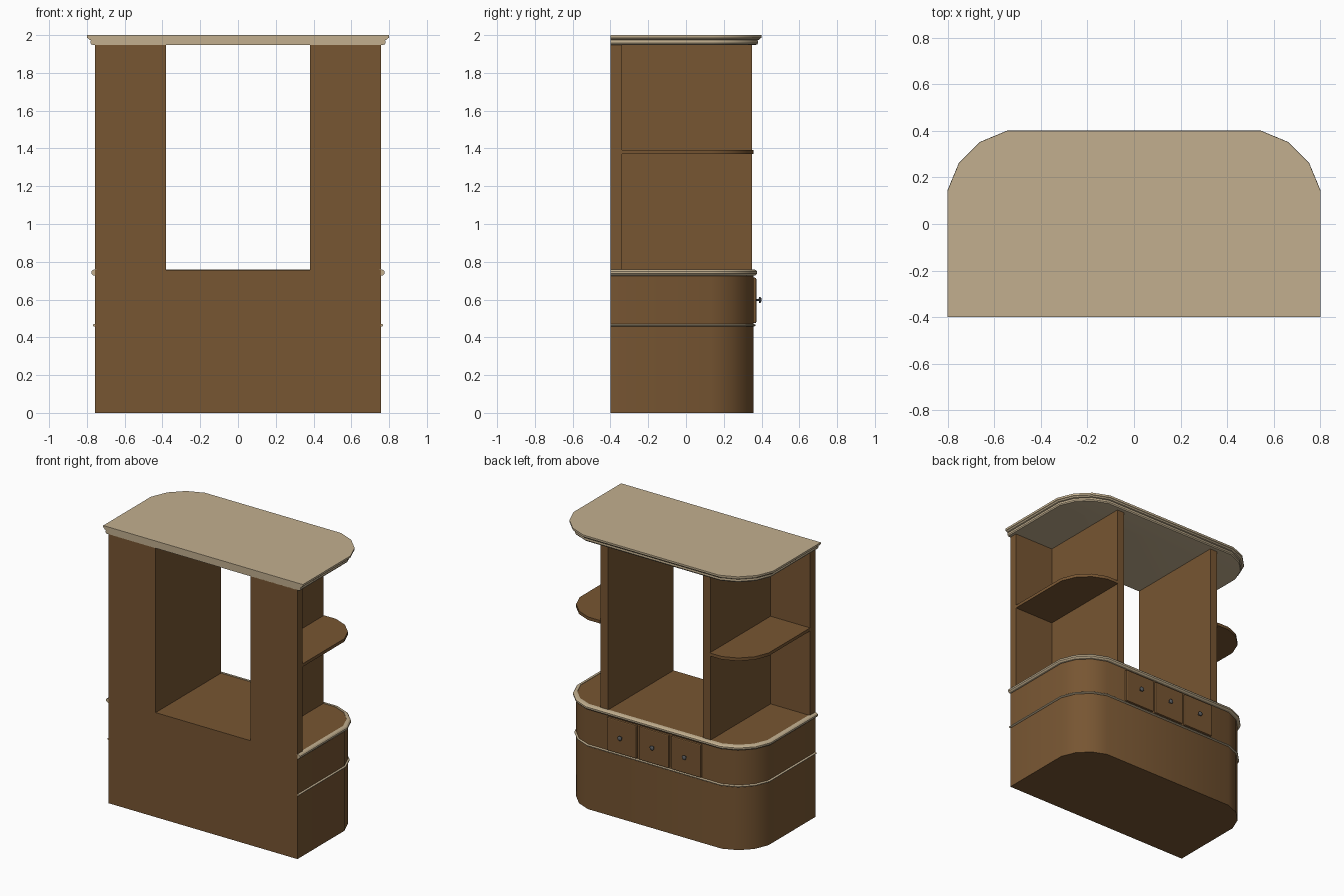
import bpy, bmesh, math

if "Cube" in bpy.data.objects:
    bpy.data.objects.remove(bpy.data.objects["Cube"])


def material(name, rgb):
    m = bpy.data.materials.new(name)
    m.diffuse_color = (*rgb, 1)
    m.use_nodes = True
    m.node_tree.nodes["Principled BSDF"].inputs["Base Color"].default_value = m.diffuse_color
    return m


WOOD = material("brown_wood", (0.185, 0.092, 0.032))
TRIM = material("pale_trim", (0.54, 0.43, 0.275))
METAL = material("dark_metal", (0.10, 0.105, 0.11))
BACK = -0.40
BODY = 0.044


def finish(name, bm, mat, smooth=True):
    bmesh.ops.recalc_face_normals(bm, faces=bm.faces)
    me = bpy.data.meshes.new(name)
    bm.to_mesh(me)
    bm.free()
    ob = bpy.data.objects.new(name, me)
    bpy.context.collection.objects.link(ob)
    me.materials.append(mat)
    if smooth:
        bpy.ops.object.select_all(action='DESELECT')
        ob.select_set(True)
        bpy.context.view_layer.objects.active = ob
        bpy.ops.object.shade_smooth_by_angle(angle=math.radians(30))
    return ob


# Plan outline with four-point rounded corners, inset by d from the cornice edge
def half_outline(d):
    r = 0.325 - d
    arc = [(0.481 + r * math.cos(math.radians(a)), 0.081 + r * math.sin(math.radians(a)))
           for a in (11.25, 33.75, 56.25, 78.75)]
    return [(arc[0][0], BACK)] + arc


def outline(d):
    h = half_outline(d)
    return h + [(-x, y) for x, y in reversed(h)]


# Stack of (inset, height) outlines: a capped slab, or a moulding strip open along the flat side
def sweep(name, profile, mat, solid=True):
    bm = bmesh.new()
    rings = [[bm.verts.new((x, y, z)) for x, y in outline(d)] for d, z in profile]
    n, k = len(rings[0]), len(rings)
    for j in range(k - 1 if solid else k):
        a, b = rings[j], rings[(j + 1) % k]
        for i in range(n if solid else n - 1):
            m = (i + 1) % n
            bm.faces.new((a[i], a[m], b[m], b[i]))
    caps = (rings[0], rings[-1]) if solid else ([r[0] for r in rings], [r[-1] for r in rings])
    for c in caps:
        bm.faces.new(c)
    return finish(name, bm, mat)


def box(name, x0, x1, y0, y1, z0, z1, mat):
    bm = bmesh.new()
    bmesh.ops.create_cube(bm, size=1)
    for v in bm.verts:
        v.co = ((x0 + x1) / 2 + v.co.x * (x1 - x0),
                (y0 + y1) / 2 + v.co.y * (y1 - y0),
                (z0 + z1) / 2 + v.co.z * (z1 - z0))
    return finish(name, bm, mat, False)


def bead(depth, z0, z1, inner):
    h, c = (z1 - z0) / 2, (z0 + z1) / 2
    pts = [(inner, z1), (inner, z0)]
    return pts + [(BODY - depth * math.cos(t), c + h * math.sin(t))
                  for t in [math.radians(a) for a in (-90, -55, -20, 20, 55, 90)]]


# Base, mouldings and cornice
sweep("base_cabinet", [(BODY, 0), (BODY, 0.757)], WOOD)
sweep("counter_edge", bead(0.022, 0.726, 0.76, 0.052), TRIM, False)
sweep("middle_bead", bead(0.012, 0.457, 0.471, 0.050), TRIM, False)
sweep("cornice", [(0.035, 1.948), (0.024, 1.950), (0.019, 1.958), (0.020, 1.969),
                  (0.021, 1.973), (0.012, 1.976), (0.008, 1.982), (0.001, 1.985),
                  (-0.001, 1.991), (0, 2.0)], TRIM)

# Upper dividers, side panels and rounded shelves, mirrored
EDGE = half_outline(BODY)[0][0]
for side, s in (("right", 1), ("left", -1)):
    xs = sorted((s * 0.38, s * 0.44))
    box(side + "_divider", *xs, BACK, 0.35, 0.755, 1.95, WOOD)
    xs = sorted((s * 0.44, s * EDGE))
    box(side + "_side_panel", *xs, BACK, -0.34, 0.755, 1.95, WOOD)
    pts = [(0.44, -0.34), (EDGE, -0.34)] + half_outline(BODY)[1:]
    pts.append((0.44, pts[-1][1]))
    bm = bmesh.new()
    low = bm.faces.new([bm.verts.new((s * x, y, 1.37)) for x, y in pts])
    ext = bmesh.ops.extrude_face_region(bm, geom=[low], use_keep_orig=True)
    for v in ext["geom"]:
        if isinstance(v, bmesh.types.BMVert):
            v.co.z = 1.392
    finish(side + "_shelf", bm, WOOD)

# Three drawers with turned knobs
for i in range(3):
    cx = (i - 1) * 0.258
    ob = box(f"drawer_{i + 1}", cx - 0.12, cx + 0.12, 0.34, 0.372, 0.475, 0.716, WOOD)
    bev = ob.modifiers.new("edge", 'BEVEL')
    bev.width, bev.segments = 0.007, 2
    bm = bmesh.new()
    prof = [(0.006, 0.365), (0.006, 0.385), (0.016, 0.388), (0.017, 0.392),
            (0.013, 0.397), (0.005, 0.4)]
    n = 12
    rings = [[bm.verts.new((cx + r * math.cos(k * math.tau / n), y,
                            0.598 + r * math.sin(k * math.tau / n))) for k in range(n)]
             for r, y in prof]
    for a, b in zip(rings, rings[1:]):
        for k in range(n):
            bm.faces.new((a[k], a[(k + 1) % n], b[(k + 1) % n], b[k]))
    bm.faces.new(rings[0])
    bm.faces.new(rings[-1])
    finish(f"knob_{i + 1}", bm, METAL)
